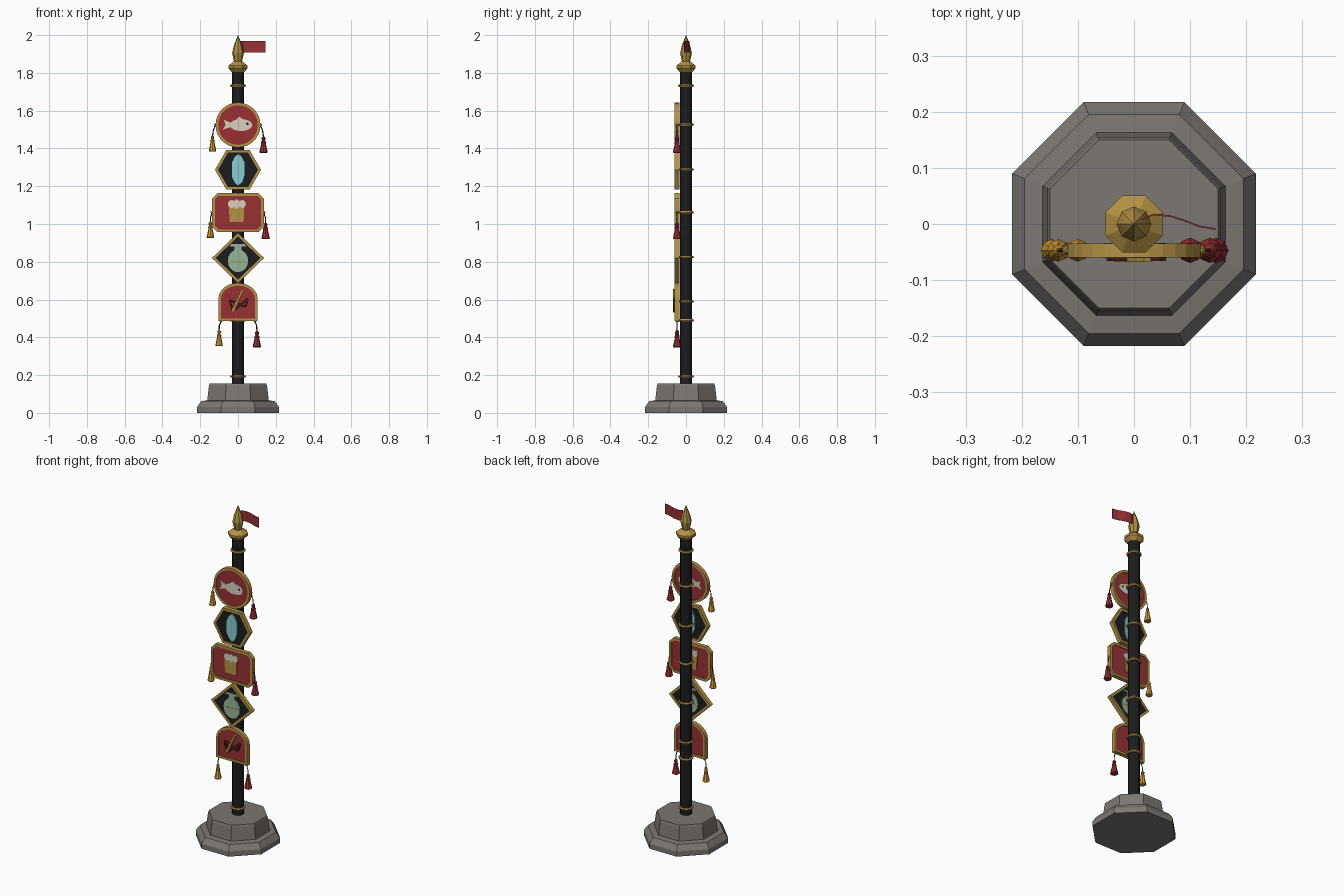
import bpy, bmesh, math
from mathutils import Vector

if "Cube" in bpy.data.objects:
    bpy.data.objects.remove(bpy.data.objects["Cube"], do_unlink=True)


def material(name, r, g, b):
    m = bpy.data.materials.new(name)
    m.use_nodes = True
    m.diffuse_color = (r, g, b, 1)
    m.node_tree.nodes["Principled BSDF"].inputs["Base Color"].default_value = (r, g, b, 1)
    return m


STONE = material("grey stone", .2, .185, .17)
BLACK = material("black lacquer", .012, .012, .013)
GOLD = material("gold", .46, .29, .06)
AMBER = material("amber thread", .65, .33, .04)
RED = material("red cloth", .32, .03, .035)
DARK = material("dark red", .07, .012, .01)
CREAM = material("cream", .7, .62, .5)
CYAN = material("pale cyan", .22, .62, .65)
GREEN = material("sage green", .3, .47, .32)
PINK = material("pale pink", .6, .35, .33)


def finish(name, bm, mat):
    bmesh.ops.recalc_face_normals(bm, faces=bm.faces)
    me = bpy.data.meshes.new(name)
    bm.to_mesh(me)
    bm.free()
    me.materials.append(mat)
    ob = bpy.data.objects.new(name, me)
    bpy.context.collection.objects.link(ob)
    return ob


def lathe(name, profile, n, mat, at=(0, 0, 0), turn=0.0, closed=False):
    """Faceted solid of revolution from (radius, height) pairs."""
    bm = bmesh.new()
    rings = [[bm.verts.new((at[0] + r * math.cos(math.tau * i / n + turn),
                            at[1] + r * math.sin(math.tau * i / n + turn), at[2] + z))
              for i in range(n)] for r, z in profile]
    pairs = list(zip(rings, rings[1:])) + ([(rings[-1], rings[0])] if closed else [])
    for a, b in pairs:
        for i in range(n):
            j = (i + 1) % n
            bm.faces.new((a[i], a[j], b[j], b[i]))
    if not closed:
        bm.faces.new(rings[0])
        bm.faces.new(rings[-1])
    return finish(name, bm, mat)


def plate(name, pts, z, front, back, mat, x=0.0):
    """Flat outline in x/z extruded along y."""
    bm = bmesh.new()
    a, b = [[bm.verts.new((x + p[0], y, z + p[1])) for p in pts] for y in (front, back)]
    bm.faces.new(a)
    bm.faces.new(b)
    for i in range(len(pts)):
        j = (i + 1) % len(pts)
        bm.faces.new((a[i], a[j], b[j], b[i]))
    return finish(name, bm, mat)


def frame(name, outer, inner, z, front, back, mat):
    bm = bmesh.new()
    loops = [[bm.verts.new((p[0], y, z + p[1])) for p in pts]
             for pts, y in ((outer, front), (outer, back), (inner, back), (inner, front))]
    n = len(outer)
    for k in range(4):
        a, b = loops[k], loops[(k + 1) % 4]
        for i in range(n):
            j = (i + 1) % n
            bm.faces.new((a[i], a[j], b[j], b[i]))
    return finish(name, bm, mat)


def inset(pts, d):
    """Mitred inward offset of a counter-clockwise outline."""
    out = []
    for i, p in enumerate(pts):
        p = Vector(p)
        e1 = (p - Vector(pts[i - 1])).normalized()
        e2 = (Vector(pts[(i + 1) % len(pts)]) - p).normalized()
        n1, n2 = Vector((-e1.y, e1.x)), Vector((-e2.y, e2.x))
        out.append(p + (n1 + n2) * d / (1 + n1.dot(n2)))
    return out


def oval(rx, rz, n, start=0.0, sweep=math.tau):
    full = sweep >= math.tau
    return [(rx * math.cos(start + sweep * i / (n if full else n - 1)),
             rz * math.sin(start + sweep * i / (n if full else n - 1))) for i in range(n)]


def stroke(name, p, q, w, z, front, back, mat):
    p, q = Vector(p), Vector(q)
    d = (q - p).normalized()
    s = Vector((-d.y, d.x)) * w / 2
    return plate(name, [p - s, q - s, q + s, p + s], z, front, back, mat)


# Stepped octagonal base
K = 1 / math.cos(math.pi / 8)
lathe("base", [(r * K, z) for r, z in ((.217, 0), (.217, .03), (.195, .062), (.163, .066),
                                       (.154, .142), (.15, .155))], 8, STONE, turn=math.pi / 8)

# Pole with gold rings
lathe("pole", [(.032, .15), (.032, 1.81)], 12, BLACK)
for h in (.193, .49, .59, .825, 1.062, 1.288, 1.526, 1.732):
    lathe("pole_ring", [(.03, -.006), (.038, -.006), (.042, 0), (.038, .006), (.03, .006)],
          16, GOLD, at=(0, 0, h), closed=True)

# Finial: collar and spear point
lathe("finial_collar", [(.034, 1.802), (.055, 1.825), (.055, 1.838), (.026, 1.86)],
      8, GOLD, turn=math.pi / 8)
lathe("finial_spear", [(.02, 1.855), (.031, 1.905), (.022, 1.945), (.001, 2)], 8, GOLD)

# Waving pennant
path = [(.014, .008), (.035, .017), (.065, .014), (.09, .006), (.115, -.004), (.145, -.009)]
bm = bmesh.new()
cols = [[bm.verts.new((x, y + t, z)) for t, z in
         ((-.0015, 1.907), (.0015, 1.907), (.0015, 1.968), (-.0015, 1.968))] for x, y in path]
for a, b in zip(cols, cols[1:]):
    for i in range(4):
        bm.faces.new((a[i], a[i - 1], b[i - 1], b[i]))
bm.faces.new(cols[0])
bm.faces.new(cols[-1])
finish("pennant", bm, RED)

# Badges: gold frame around a recessed panel
FRONT, BACK = -.060, -.035
hexagon = oval(.122, .122, 6)
c = .028
w, h = .137, .103
rect = [(w, c - h), (w, h - c), (w - c, h), (c - w, h), (-w, h - c), (-w, c - h), (c - w, -h), (w - c, -h)]
diamond = [(.138, 0), (0, .134), (-.138, 0), (0, -.134)]
arch = [(-.103, -.1), (.103, -.1)] + [(x, z + .02) for x, z in oval(.103, .081, 13, 0, math.pi)]
badges = {"round": (oval(.119, .119, 28), 1.524, RED), "hexagon": (hexagon, 1.287, BLACK),
          "rectangle": (rect, 1.06, RED), "diamond": (diamond, .82, BLACK),
          "arch": (arch, .587, RED)}
for name, (pts, z, mat) in badges.items():
    frame(name + "_badge_frame", pts, inset(pts, .014), z, FRONT, BACK, GOLD)
    plate(name + "_badge_panel", inset(pts, .008), z, FRONT + .006, BACK - .006, mat)


def icon(name, pts, z, mat, x=0.0, lift=0.0):
    """Emblem piece showing on both faces of a badge."""
    plate(name, pts, z, FRONT - lift, BACK + lift, mat, x)


# Fish emblem
icon("fish_body", oval(.06, .032, 16), 1.524, CREAM, x=.016)
icon("fish_tail", [(-.03, .008), (-.075, .028), (-.066, 0), (-.08, -.024), (-.03, -.008)], 1.524, CREAM)
icon("fish_fin", [(-.012, .025), (.028, .03), (.005, .045)], 1.524, CREAM)
icon("fish_eye", oval(.007, .007, 8), 1.53, BLACK, x=.05, lift=.001)

# Crystal emblem
icon("crystal", [(0, -.083), (.022, -.066), (.034, -.03), (.034, .04), (.018, .07), (0, .083),
                 (-.02, .064), (-.033, .035), (-.033, -.035), (-.018, -.066)], 1.287, CYAN)
icon("crystal_vein", [(-.003, -.05), (.003, -.05), (.003, .05), (-.003, .05)], 1.287, PINK, lift=.001)

# Mug emblem with foam
icon("mug", [(-.04, -.05), (.034, -.05), (.038, .045), (-.046, .045)], 1.06, GOLD, x=-.004)
for i, x in enumerate((-.034, -.006, .022)):
    icon("mug_foam", oval(.02, .021 + .003 * (i % 2), 10), 1.106, CREAM, x=x, lift=.001)

# Flask emblem
icon("flask_body", oval(.054, .06, 16), .805, GREEN)
icon("flask_neck", [(-.02, .04), (.02, .04), (.018, .07), (-.018, .07)], .82, GREEN)
icon("flask_lip", [(-.042, .062), (.042, .062), (.036, .074), (-.036, .074)], .82, GREEN)
icon("flask_band", [(-.038, -.004), (.038, -.004), (.038, .002), (-.038, .002)], .805, GOLD, lift=.001)

# Crossed-stroke emblem, front only
corners = [(-.044, .01), (-.028, -.05), (.052, .018), (.04, -.026)]
for i in range(4):
    stroke("rune_stroke", corners[i], corners[(i + 1) % 4], .011, .587, -.066, -.054, DARK)
stroke("rune_staff", (-.03, -.052), (.024, .066), .013, .587, -.068, -.054, GOLD)

# Tassels on cords, amber on one side and red on the other
Y = -.047
for ax, az, tx, tz in ((.119, 1.524, .135, 1.465), (.137, 1.06, .146, 1.008), (.09, .487, .1, .435)):
    for side, mat, size in ((-1, AMBER, 1.0), (1, RED, 1.12)):
        top = Vector((side * tx, Y, tz - (.006 if side > 0 else 0)))
        lathe("tassel", [(.004 * size, .004), (.009 * size, -.002), (.009 * size, -.012),
                         (.006 * size, -.016), (.012 * size, -.024), (.011 * size, -.034),
                         (.02 * size, -.078), (.016 * size, -.082)], 8, mat, at=top)
        lathe("cord_knob", [(.004, -.008), (.009, 0), (.004, .008)], 8, GOLD,
              at=(side * ax, Y, az))
        cu = bpy.data.curves.new("tassel_cord", "CURVE")
        cu.dimensions = "3D"
        cu.bevel_depth = .003
        cu.bevel_resolution = 0
        sp = cu.splines.new("POLY")
        sp.points.add(2)
        start = Vector((side * ax, Y, az))
        mid = start.lerp(top, .5) + Vector((side * .004, 0, 0))
        for point, co in zip(sp.points, (start, mid, top)):
            point.co = (*co, 1)
        cu.materials.append(DARK)
        bpy.context.collection.objects.link(bpy.data.objects.new("tassel_cord", cu))
